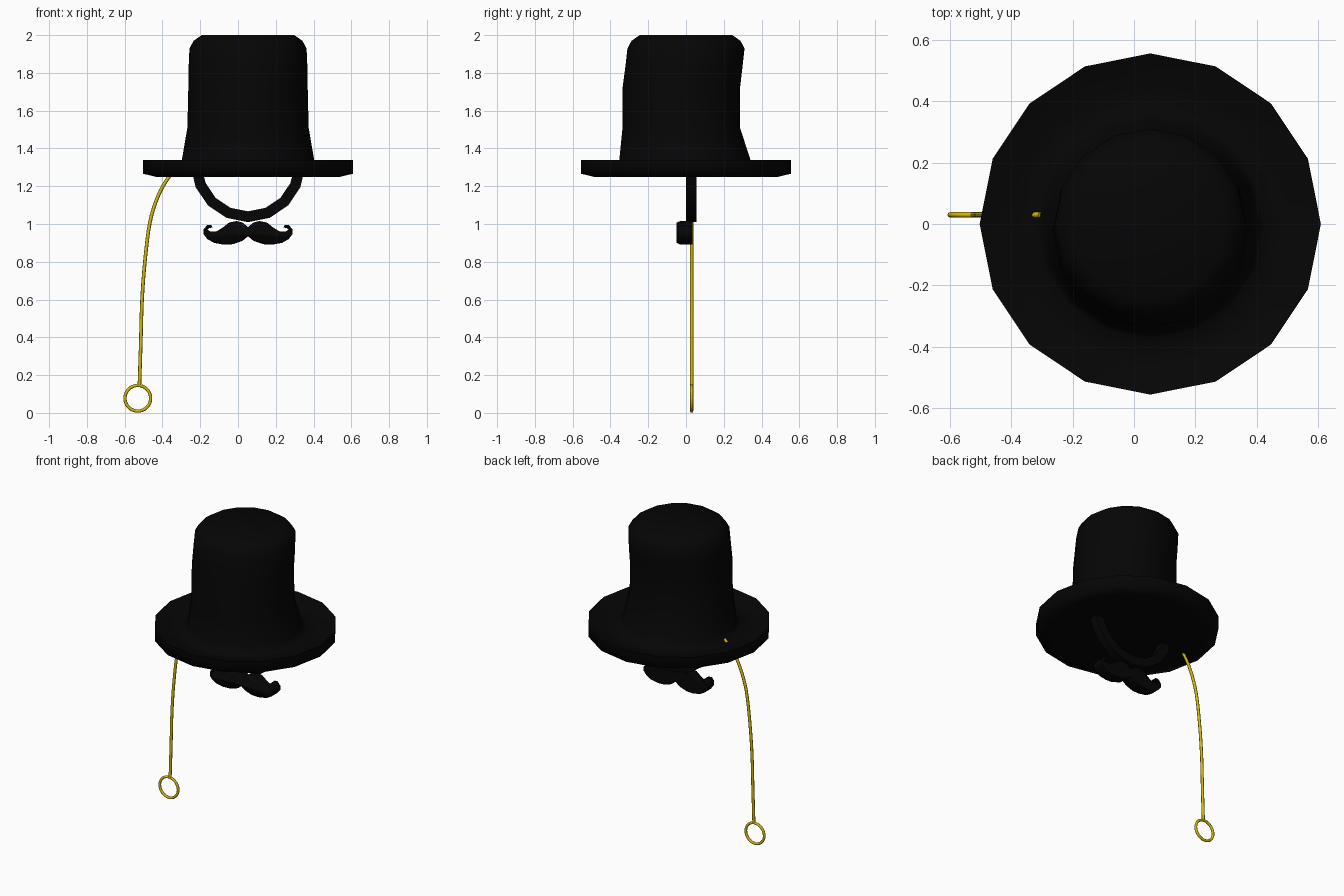
import bpy, bmesh, math
from mathutils import Vector

if "Cube" in bpy.data.objects:
    bpy.data.objects.remove(bpy.data.objects["Cube"])

CX = 0.053   # centre line of hat, strap and moustache


def material(name, rgb):
    m = bpy.data.materials.new(name)
    m.diffuse_color = (*rgb, 1)
    m.use_nodes = True
    m.node_tree.nodes["Principled BSDF"].inputs["Base Color"].default_value = m.diffuse_color
    return m


black = material("black_felt", (0.0016, 0.0016, 0.0016))
gold = material("gold", (0.66, 0.48, 0.003))


def finish(name, bm, mat, angle=40):
    bmesh.ops.recalc_face_normals(bm, faces=bm.faces)
    me = bpy.data.meshes.new(name)
    bm.to_mesh(me)
    bm.free()
    me.materials.append(mat)
    ob = bpy.data.objects.new(name, me)
    bpy.context.collection.objects.link(ob)
    bpy.ops.object.select_all(action='DESELECT')
    ob.select_set(True)
    bpy.context.view_layer.objects.active = ob
    bpy.ops.object.shade_smooth_by_angle(angle=math.radians(angle))
    return ob


def bridge(bm, a, b):
    n = len(a)
    for i in range(n):
        bm.faces.new((a[i], a[(i + 1) % n], b[(i + 1) % n], b[i]))


def loft(name, sections, mat, n=16, angle=40):
    """Stack of ellipses (z, centre y, x radius, y radius), capped at both ends."""
    bm = bmesh.new()
    rings = [[bm.verts.new((CX + rx * math.cos(2 * math.pi * i / n),
                            cy + ry * math.sin(2 * math.pi * i / n), z))
              for i in range(n)] for z, cy, rx, ry in sections]
    for a, b in zip(rings, rings[1:]):
        bridge(bm, a, b)
    bm.faces.new(rings[0])
    bm.faces.new(rings[-1])
    return finish(name, bm, mat, angle)


# Hat: chamfered brim, slightly dished on top, flowing into a leaning crown
loft("top_hat", [(1.248, 0, 0.48, 0.48), (1.266, 0, 0.555, 0.555),
                 (1.338, 0, 0.555, 0.555), (1.308, 0, 0.46, 0.46),
                 (1.298, -0.003, 0.372, 0.372),
                 (1.34, -0.006, 0.350, 0.347), (1.51, -0.025, 0.321, 0.311),
                 (1.72, -0.025, 0.316, 0.311), (1.84, -0.010, 0.314, 0.310),
                 (1.93, 0.0, 0.310, 0.310), (1.97, 0.0, 0.288, 0.288),
                 (2.0, 0.0, 0.245, 0.245)], black, angle=100)

# Chin strap: lower half of a flat ring
bm = bmesh.new()
rings = []
for i in range(9):
    a = math.pi + math.pi * i / 8
    rings.append([bm.verts.new((CX + r * math.cos(a), y, 1.31 + min(r * math.sin(a), -0.02)))
                  for r, y in ((0.30, 0.0), (0.30, 0.055), (0.243, 0.055), (0.243, 0.0))])
for a, b in zip(rings, rings[1:]):
    bridge(bm, a, b)
bm.faces.new(rings[0])
bm.faces.new(rings[-1])
finish("chin_strap", bm, black)

# Moustache: half outline mirrored, extruded, front edge rounded over
half = [(0, .984), (.03, 1.008), (.06, 1.016), (.10, 1.008), (.135, .98), (.17, .959),
        (.20, .960), (.214, .970), (.205, .979), (.188, .981), (.195, .996), (.215, .996),
        (.235, .972), (.235, .945), (.215, .92), (.18, .90), (.13, .891), (.08, .893),
        (.03, .910), (0, .935)]
outline = half + [(-x, z) for x, z in reversed(half[1:-1])]
bm = bmesh.new()
back = [bm.verts.new((CX + x, 0.035, z)) for x, z in outline]
front = [bm.verts.new((CX + x, -0.030, z)) for x, z in outline]
bridge(bm, back, front)
bm.faces.new(back)
face = bm.faces.new(front)
bmesh.ops.recalc_face_normals(bm, faces=bm.faces)
bmesh.ops.inset_region(bm, faces=[face], thickness=0.009)
for v in face.verts:
    v.co.y = -0.049
finish("moustache", bm, black, 75)

# Monocle chain: thin tube along a smoothed drooping path in one plane
Y = 0.030
path = [Vector((x, Y, z)) for x, z in (
    (-.305, 1.314), (-.37, 1.243), (-.423, 1.148), (-.466, 1.01), (-.492, .81),
    (-.508, .598), (-.515, .36), (-.522, .145))]
pts = []
for i in range(len(path) - 1):
    p0, p1 = path[max(i - 1, 0)], path[i]
    p2, p3 = path[i + 1], path[min(i + 2, len(path) - 1)]
    for t in (0, 0.25, 0.5, 0.75):
        pts.append(0.5 * (2 * p1 + (p2 - p0) * t + (2 * p0 - 5 * p1 + 4 * p2 - p3) * t ** 2
                          + (3 * p1 - p0 - 3 * p2 + p3) * t ** 3))
pts.append(path[-1])
bm = bmesh.new()
rings = []
for i, p in enumerate(pts):
    t = (pts[min(i + 1, len(pts) - 1)] - pts[max(i - 1, 0)]).normalized()
    side = t.cross(Vector((0, 1, 0)))
    rings.append([bm.verts.new(p + 0.0095 * (side * math.cos(a) + Vector((0, math.sin(a), 0))))
                  for a in (2 * math.pi * k / 8 for k in range(8))])
for a, b in zip(rings, rings[1:]):
    bridge(bm, a, b)
bm.faces.new(rings[0])
bm.faces.new(rings[-1])
finish("monocle_chain", bm, gold, 60)

# Monocle rim
bpy.ops.mesh.primitive_torus_add(major_segments=32, minor_segments=8, major_radius=0.068,
                                 minor_radius=0.0085, location=(-.5305, Y, .0775),
                                 rotation=(math.pi / 2, 0, 0))
rim = bpy.context.object
rim.name = "monocle_rim"
rim.data.materials.append(gold)
bpy.ops.object.shade_smooth_by_angle(angle=math.radians(60))
